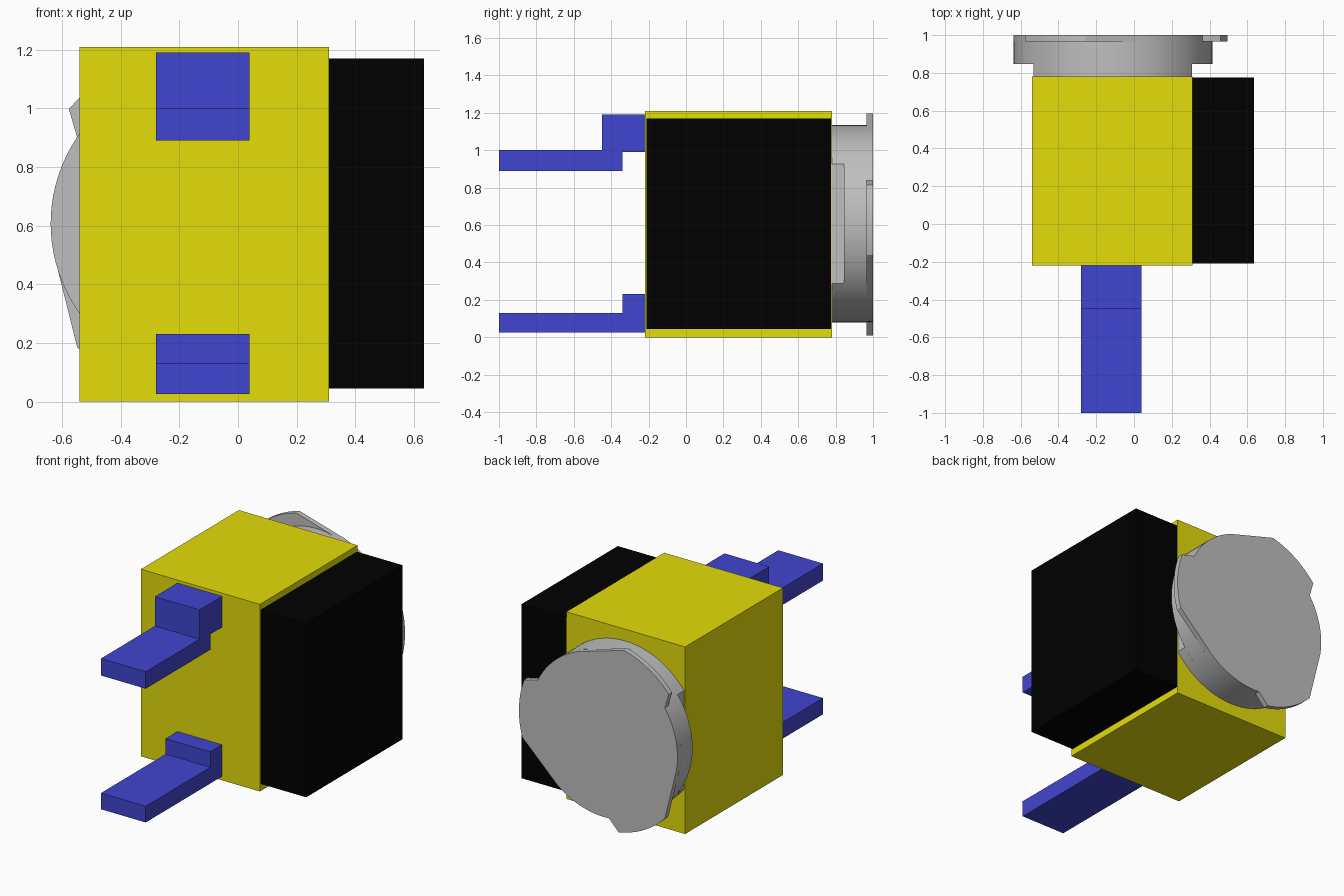
import bpy, bmesh, math

if "Cube" in bpy.data.objects:
    bpy.data.objects.remove(bpy.data.objects["Cube"])


def material(name, rgb):
    m = bpy.data.materials.new(name)
    m.diffuse_color = (*rgb, 1)
    m.use_nodes = True
    m.node_tree.nodes["Principled BSDF"].inputs["Base Color"].default_value = m.diffuse_color
    return m


YELLOW = material("yellow", (0.78, 0.72, 0.003))
BLACK = material("black", (0.0, 0.0, 0.0))
BLUE = material("blue", (0.053, 0.06, 0.62))
GREY = material("grey", (0.52, 0.52, 0.52))


def prism(name, place, pts, lo, hi, mat, smooth=False):
    """Extrude a 2D outline between lo and hi; place maps (a, b, depth) to xyz."""
    bm = bmesh.new()
    near = [bm.verts.new(place(a, b, lo)) for a, b in pts]
    far = [bm.verts.new(place(a, b, hi)) for a, b in pts]
    bm.faces.new(near)
    bm.faces.new(far)
    for i in range(len(pts)):
        bm.faces.new([near[i - 1], near[i], far[i], far[i - 1]])
    bmesh.ops.recalc_face_normals(bm, faces=bm.faces)
    mesh = bpy.data.meshes.new(name)
    bm.to_mesh(mesh)
    bm.free()
    mesh.materials.append(mat)
    ob = bpy.data.objects.new(name, mesh)
    bpy.context.collection.objects.link(ob)
    if smooth:
        bpy.ops.object.select_all(action="DESELECT")
        ob.select_set(True)
        bpy.context.view_layer.objects.active = ob
        bpy.ops.object.shade_smooth_by_angle(angle=math.radians(30))
    return ob


def along_x(a, b, d):
    return (d, a, b)


def along_y(a, b, d):
    return (a, d, b)


def rect(a0, a1, b0, b1):
    return [(a0, b0), (a1, b0), (a1, b1), (a0, b1)]


# Main housing and side block
prism("housing", along_y, rect(-0.54, 0.31, 0, 1.21), -0.22, 0.78, YELLOW)
prism("side_block", along_y, rect(0.31, 0.635, 0.045, 1.17), -0.21, 0.775, BLACK)

# Two cranked terminal blades on the front
upper = [(-1, 0.89), (-0.34, 0.89), (-0.34, 0.99), (-0.22, 0.99),
         (-0.22, 1.19), (-0.45, 1.19), (-0.45, 1.0), (-1, 1.0)]
lower = [(-1, 0.025), (-0.22, 0.025), (-0.22, 0.23), (-0.34, 0.23),
         (-0.34, 0.13), (-1, 0.13)]
prism("upper_blade", along_x, upper, -0.28, 0.04, BLUE)
prism("lower_blade", along_x, lower, -0.28, 0.04, BLUE)

# Round rear cap: flat-sided neck, drum and three-lobed end plate
CX, CZ, R, LOBE, FLAT = -0.112, 0.607, 0.527, 0.607, 0.42


def polar(radius, deg):
    t = math.radians(deg)
    return (CX + radius * math.cos(t), CZ + radius * math.sin(t))


circle = [polar(R, i * 3.75) for i in range(96)]
corner = math.degrees(math.acos(FLAT / R))      # where the flats meet the arc
span = 180 - 2 * corner
neck = [polar(R, start + corner + span * i / 24) for start in (0, 180) for i in range(25)]
prism("cap_neck", along_y, neck, 0.78, 0.846, GREY, True)
prism("cap_drum", along_y, circle, 0.846, 0.965, GREY, True)

plate = []
for k in range(3):
    base = 120 * k
    plate += [polar(R, base + a) for a in range(26, 73, 4)]       # round part
    plate += [polar(LOBE, base + a) for a in range(104, 141, 4)]  # lobe after a straight ramp
prism("cap_plate", along_y, plate, 0.965, 1.0, GREY, True)
